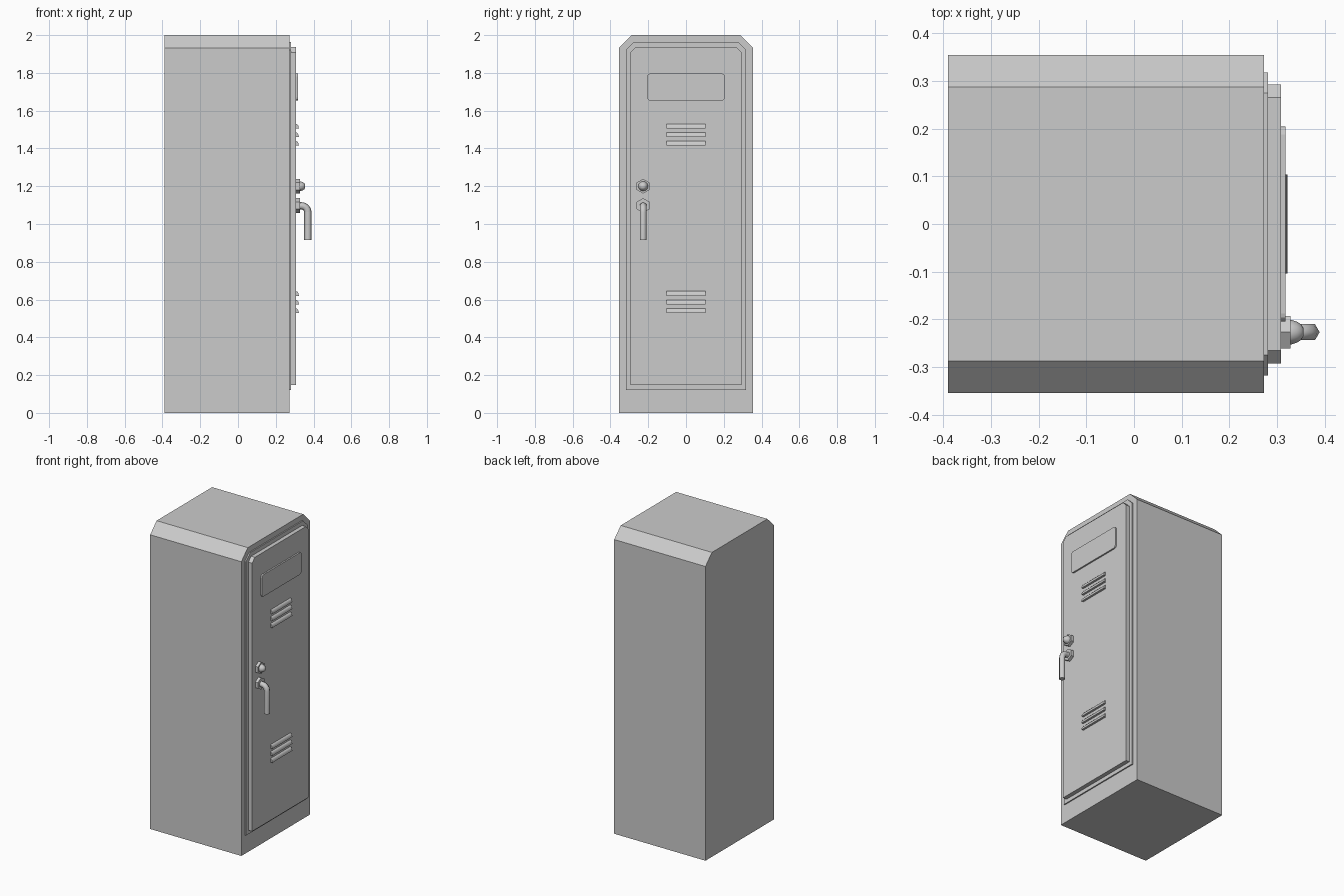
import bpy, bmesh
from math import sin, cos, pi, radians
from mathutils import Vector

cube = bpy.data.objects.get("Cube")
if cube:
    bpy.data.objects.remove(cube, do_unlink=True)

# Single painted-metal grey
grey = bpy.data.materials.new("grey metal")
grey.use_nodes = True
grey.diffuse_color = (0.6, 0.6, 0.6, 1)
grey.node_tree.nodes["Principled BSDF"].inputs["Base Color"].default_value = (0.6, 0.6, 0.6, 1)


def loft(name, rings, smooth=None):
    """Join equal rings of points into a closed solid."""
    bm = bmesh.new()
    loops = [[bm.verts.new(p) for p in ring] for ring in rings]
    n = len(loops[0])
    for a, b in zip(loops, loops[1:]):
        for i in range(n):
            j = (i + 1) % n
            bm.faces.new((a[i], a[j], b[j], b[i]))
    bm.faces.new(loops[0][::-1])
    bm.faces.new(loops[-1])
    bmesh.ops.recalc_face_normals(bm, faces=bm.faces)
    mesh = bpy.data.meshes.new(name)
    bm.to_mesh(mesh)
    bm.free()
    mesh.materials.append(grey)
    obj = bpy.data.objects.new(name, mesh)
    bpy.context.collection.objects.link(obj)
    if smooth:
        bpy.ops.object.select_all(action='DESELECT')
        obj.select_set(True)
        bpy.context.view_layer.objects.active = obj
        bpy.ops.object.shade_smooth_by_angle(angle=radians(smooth))
    return obj


def panel(name, x0, x1, half, z0, z1, cut):
    """Slab facing +x with its two top corners chamfered."""
    outline = [(-half, z0), (half, z0), (half, z1 - cut), (half - cut, z1),
               (cut - half, z1), (-half, z1 - cut)]
    return loft(name, [[(x, y, z) for y, z in outline] for x in (x0, x1)])


def lathe(name, y, z, profile, sides, smooth=None):
    """Solid turned about an axis along x; profile holds (x, radius)."""
    angles = [2 * pi * i / sides for i in range(sides)]
    return loft(name, [[(x, y + r * sin(a), z + r * cos(a)) for a in angles]
                       for x, r in profile], smooth)


# Cabinet, door frame and door
panel("cabinet", -0.39, 0.273, 0.355, 0, 2, 0.067)
panel("door_frame", 0.26, 0.281, 0.318, 0.122, 1.964, 0.043)
panel("door", 0.27, 0.308, 0.293, 0.147, 1.937, 0.028)

# Name plate with rounded corners
corner = 0.017
plate = []
for q, (sy, sz) in enumerate([(1, 1), (-1, 1), (-1, -1), (1, -1)]):
    for k in range(4):
        a = q * pi / 2 + k * pi / 6
        plate.append((sy * (0.205 - corner) + corner * cos(a),
                      1.725 + sz * (0.072 - corner) + corner * sin(a)))
loft("name_plate", [[(x, y, z) for y, z in plate] for x in (0.3, 0.318)])

# Louvres: curved hood above a flat underside
hood = [(0.3, 0)] + [(0.308 + 0.014 * cos(k * pi / 8), 0.024 * sin(k * pi / 8))
                     for k in range(5)] + [(0.3, 0.024)]
for group, base in (("upper", 1.415), ("lower", 0.529)):
    for i in range(3):
        z0 = base + i * 0.0455
        loft(f"{group}_louvre_{i + 1}",
             [[(x, y, z0 + z) for x, z in hood] for y in (-0.104, 0.104)], 35)

# Lock: hexagonal nut and turned knob
lock_y = -0.227
lathe("lock_nut", lock_y, 1.2, [(0.3, 0.039), (0.328, 0.039)], 6)
lathe("lock_knob", lock_y, 1.2,
      [(0.32, 0.026), (0.33, 0.026), (0.342, 0.022), (0.351, 0.016), (0.356, 0.008)], 12, 50)

# Handle: hexagonal nut and a bent bar hanging down
lathe("handle_nut", lock_y, 1.098, [(0.3, 0.039), (0.328, 0.039)], 6)
bend = 0.034
path = [(0.31, 1.096, 0)]
for k in range(5):
    a = k * pi / 8
    path.append((0.336 + bend * sin(a), 1.096 - bend + bend * cos(a), a))
path.append((0.37, 0.915, pi / 2))
bar = []
for x, z, a in path:
    outward = Vector((sin(a), 0, cos(a)))
    ring = []
    for i in range(6):
        t = i * pi / 3
        ring.append(Vector((x, lock_y, z)) + 0.0195 * (outward * cos(t) + Vector((0, sin(t), 0))))
    bar.append(ring)
loft("door_handle", bar, 65)
